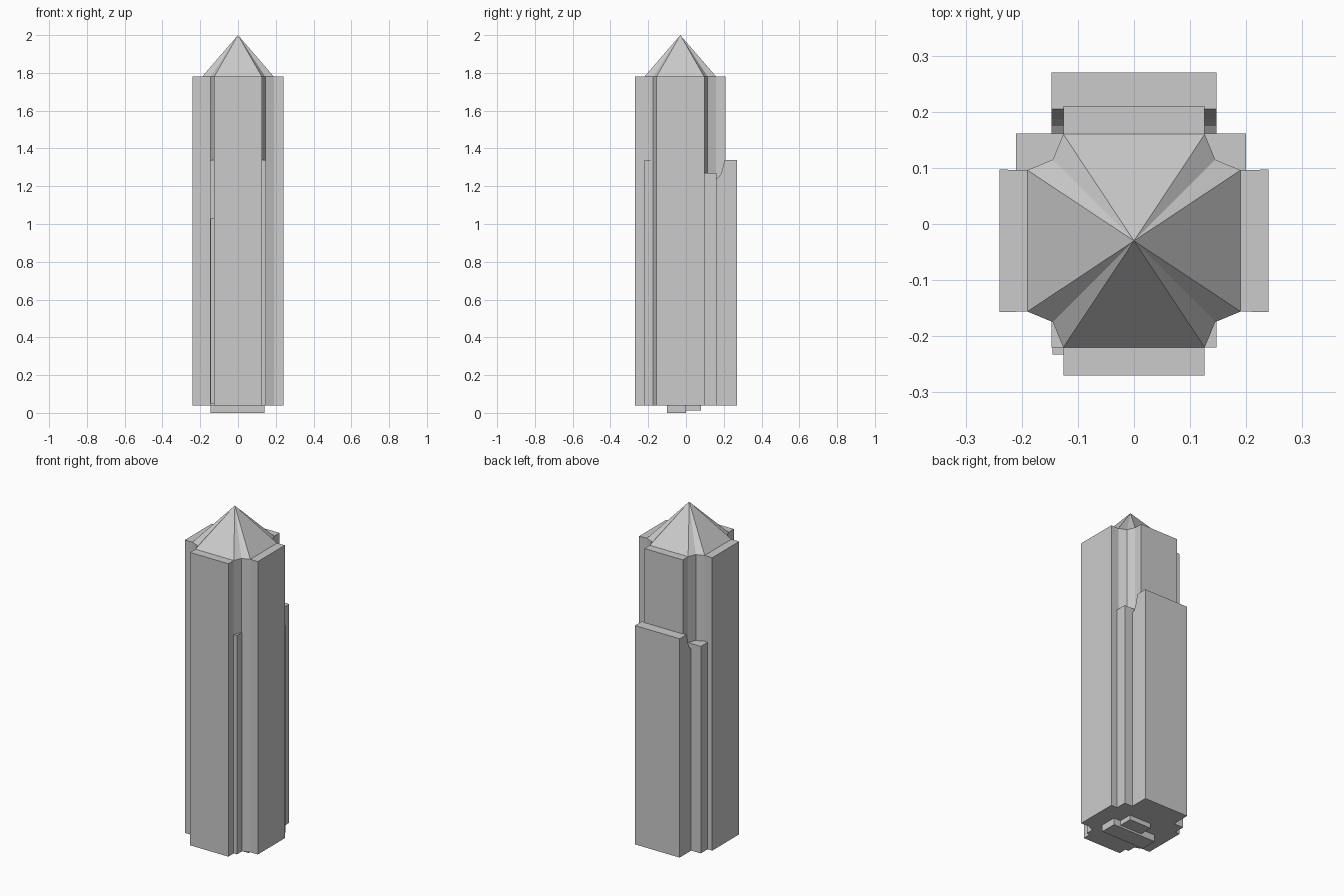
import bpy, bmesh
from math import sin, cos, pi

if "Cube" in bpy.data.objects:
    bpy.data.objects.remove(bpy.data.objects["Cube"])

CY = -0.03            # plan centre of the tower in y
BASE, EAVE, TOP = 0.04, 1.78, 2.0


def finish(name, bm):
    bmesh.ops.recalc_face_normals(bm, faces=bm.faces)
    me = bpy.data.meshes.new(name)
    bm.to_mesh(me)
    bm.free()
    ob = bpy.data.objects.new(name, me)
    bpy.context.collection.objects.link(ob)
    return ob


def box(name, x0, x1, y0, y1, z0, z1):
    bm = bmesh.new()
    bmesh.ops.create_cube(bm, size=1)
    for v in bm.verts:
        v.co.x = x0 if v.co.x < 0 else x1
        v.co.y = y0 if v.co.y < 0 else y1
        v.co.z = z0 if v.co.z < 0 else z1
    return finish(name, bm)


def prism(name, pts, vec):
    bm = bmesh.new()
    f = bm.faces.new([bm.verts.new(p) for p in pts])
    new = bmesh.ops.extrude_face_region(bm, geom=[f])["geom"]
    bmesh.ops.translate(bm, vec=vec, verts=[v for v in new if isinstance(v, bmesh.types.BMVert)])
    return finish(name, bm)


# Concave quarter-round notch at one corner, two segments
R, C = 0.064, 0.19
cove = [(C - R * cos(a), C - R * sin(a)) for a in (0, pi / 4, pi / 2)]


def corners(quarter):
    """Mirror a quarter outline (x>0, y>0, top to side) round all four quadrants."""
    q = quarter
    pts = list(q)
    pts += [(x, -y) for x, y in reversed(q)]
    pts += [(-x, -y) for x, y in q]
    pts += [(-x, y) for x, y in reversed(q)]
    return [(x, y + CY) for x, y in pts]


# Main cross-shaped shaft
plan = corners([(0.126, 0.24)] + cove + [(0.24, 0.127)])
prism("tower_shaft", [(x, y, BASE) for x, y in plan], (0, 0, EAVE - BASE))

# Pointed roof following the notched corners
bm = bmesh.new()
ring = [bm.verts.new((x, y, EAVE)) for x, y in corners(cove)]
apex = bm.verts.new((0, CY, TOP))
for i, v in enumerate(ring):
    bm.faces.new((v, ring[(i + 1) % len(ring)], apex))
finish("pointed_roof", bm)

# Rear annex with a curved sloping shoulder
side = [(0.16, BASE), (0.27, BASE), (0.27, 1.34), (0.205, 1.34),
        (0.197, 1.31), (0.187, 1.27), (0.175, 1.25), (0.16, 1.24)]
prism("rear_annex", [(-0.147, y, z) for y, z in side], (0.294, 0, 0))

# Rear corner piers
box("rear_pier_right", 0.12, 0.20, 0.09, 0.161, BASE, 1.27)
box("rear_pier_left", -0.21, -0.12, 0.09, 0.161, BASE, 1.27)

# Front corner strips
for s, n in ((1, "right"), (-1, "left")):
    xs = sorted((s * 0.12, s * 0.147))
    box("front_strip_" + n, *xs, -0.22, -0.16, BASE, 1.34)
box("front_downpipe", -0.145, -0.12, -0.233, -0.21, 0.05, 1.03)

# Footings under the shaft
box("footing_main", -0.145, 0.14, -0.10, 0.0, 0.0, BASE)
box("footing_rear", -0.05, 0.095, 0.0, 0.08, 0.012, BASE)
